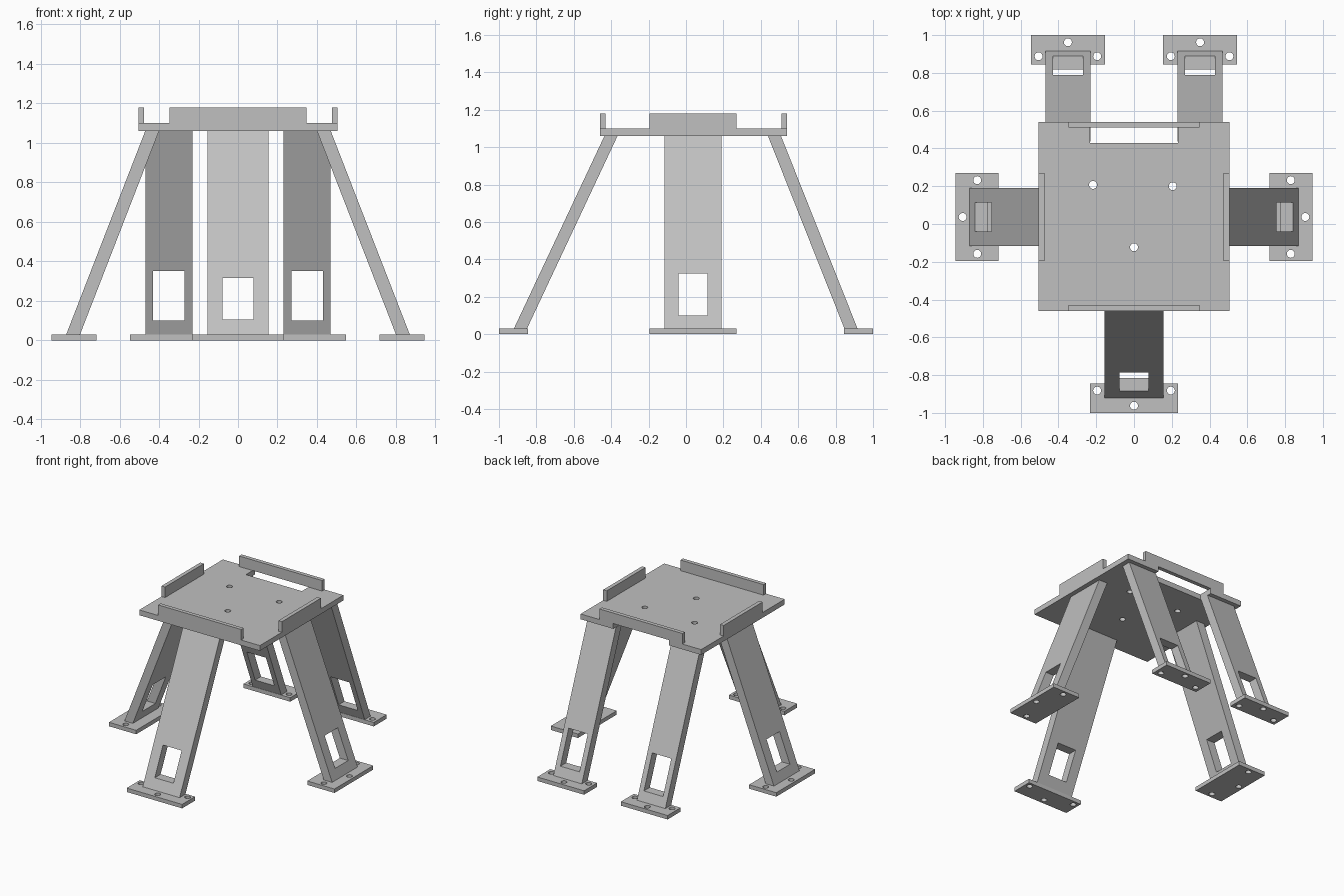
import bpy, bmesh
from math import pi
from mathutils import Matrix, Vector

old = bpy.data.objects.get("Cube")
if old:
    bpy.data.objects.remove(old, do_unlink=True)

# Single plain grey for every part
grey = bpy.data.materials.new("light_grey")
grey.use_nodes = True
grey.diffuse_color = (0.53, 0.53, 0.53, 1)
grey.node_tree.nodes["Principled BSDF"].inputs["Base Color"].default_value = grey.diffuse_color

FOOT_TOP, DECK_BOTTOM, DECK_TOP, LIP_TOP = 0.03, 1.06, 1.10, 1.18
HOLE = 0.021


def make(name, bm):
    bmesh.ops.recalc_face_normals(bm, faces=bm.faces)
    mesh = bpy.data.meshes.new(name)
    bm.to_mesh(mesh)
    bm.free()
    mesh.materials.append(grey)
    obj = bpy.data.objects.new(name, mesh)
    bpy.context.collection.objects.link(obj)
    return obj


def add_box(bm, x, y, z):
    centre = Vector([sum(r) / 2 for r in (x, y, z)])
    size = [r[1] - r[0] for r in (x, y, z)]
    bmesh.ops.create_cube(bm, size=1, matrix=Matrix.Translation(centre) @ Matrix.Diagonal((*size, 1)))


def box(name, x, y, z):
    bm = bmesh.new()
    add_box(bm, x, y, z)
    return make(name, bm)


def cut(obj, boxes=(), holes=(), z=0):
    """Cut box openings and round vertical holes out of a part."""
    bm = bmesh.new()
    for b in boxes:
        add_box(bm, *b)
    for hx, hy in holes:
        bmesh.ops.create_cone(bm, cap_ends=True, segments=24, radius1=HOLE, radius2=HOLE,
                              depth=0.2, matrix=Matrix.Translation((hx, hy, z)))
    cutter = make("cutter", bm)
    cutter.hide_render = True
    mod = obj.modifiers.new("openings", 'BOOLEAN')
    mod.operation, mod.solver, mod.object = 'DIFFERENCE', 'EXACT', cutter
    bpy.context.view_layer.objects.active = obj
    bpy.ops.object.modifier_apply(modifier=mod.name)
    bpy.data.objects.remove(cutter, do_unlink=True)


def smooth_holes(obj):
    bpy.ops.object.select_all(action='DESELECT')
    obj.select_set(True)
    bpy.context.view_layer.objects.active = obj
    bpy.ops.object.shade_smooth_by_angle(angle=pi / 6)


def leg(name, angle, place, half, outer_top, outer_bottom, window, foot, side_hole):
    """Sloping leg with a window and a drilled foot; local +x points outward."""
    thick = 0.07
    bm = bmesh.new()
    profile = [(outer_bottom, FOOT_TOP), (outer_top, DECK_BOTTOM),
               (outer_top - thick, DECK_BOTTOM), (outer_bottom - thick, FOOT_TOP)]
    face = bm.faces.new([bm.verts.new((x, -half, z)) for x, z in profile])
    new = bmesh.ops.extrude_face_region(bm, geom=[face])["geom"]
    bmesh.ops.translate(bm, vec=(0, 2 * half, 0),
                        verts=[v for v in new if isinstance(v, bmesh.types.BMVert)])
    post = make(name + "_leg", bm)
    w, low, high = window
    cut(post, boxes=[((0.3, 1.2), (-w, w), (low, high))])

    # Foot plate with three bolt holes
    inner, outer, width = foot
    base = box(name + "_foot", (inner, outer), (-width, width), (0, FOOT_TOP))
    along, across = side_hole
    cut(base, holes=[(outer - 0.038, 0), (along, across), (along, -across)])
    smooth_holes(base)
    for part in (post, base):
        part.data.transform(Matrix.Translation((*place, 0)) @ Matrix.Rotation(angle, 4, 'Z'))


# Legs and feet
for side, angle in (("left", 0), ("right", pi)):
    sign = 1 if side == "left" else -1
    leg(side + "_side", angle, (0, 0.037), 0.153, 0.47, 0.87,
        (0.078, 0.10, 0.325), (0.717, 0.945, 0.232), (0.83, 0.195))
    leg(side + "_back", pi / 2, (sign * 0.35, 0), 0.119, 0.508, 0.917,
        (0.08, 0.10, 0.35), (0.845, 1.0, 0.196), (0.888, 0.155))
leg("front", -pi / 2, (0, 0), 0.155, 0.436, 0.92,
    (0.078, 0.105, 0.315), (0.845, 1.0, 0.232), (0.882, 0.195))

# Deck with rear notch and three holes
X, FRONT, BACK, LIP = 0.505, -0.46, 0.54, 0.03
deck = box("deck", (-X, X), (FRONT, BACK), (DECK_BOTTOM, DECK_TOP))
cut(deck, boxes=[((-0.234, 0.234), (0.43, 0.6), (1.0, 1.2))],
    holes=[(-0.217, 0.207), (0.205, 0.2), (0, -0.123)], z=DECK_TOP)
smooth_holes(deck)

# Raised lips on the four edges
rise = (DECK_TOP, LIP_TOP)
box("front_lip", (-0.348, 0.348), (FRONT, FRONT + LIP), rise)
box("back_lip", (-0.348, 0.348), (BACK - LIP, BACK), rise)
box("left_lip", (X - LIP, X), (-0.195, 0.27), rise)
box("right_lip", (-X, LIP - X), (-0.195, 0.27), rise)
